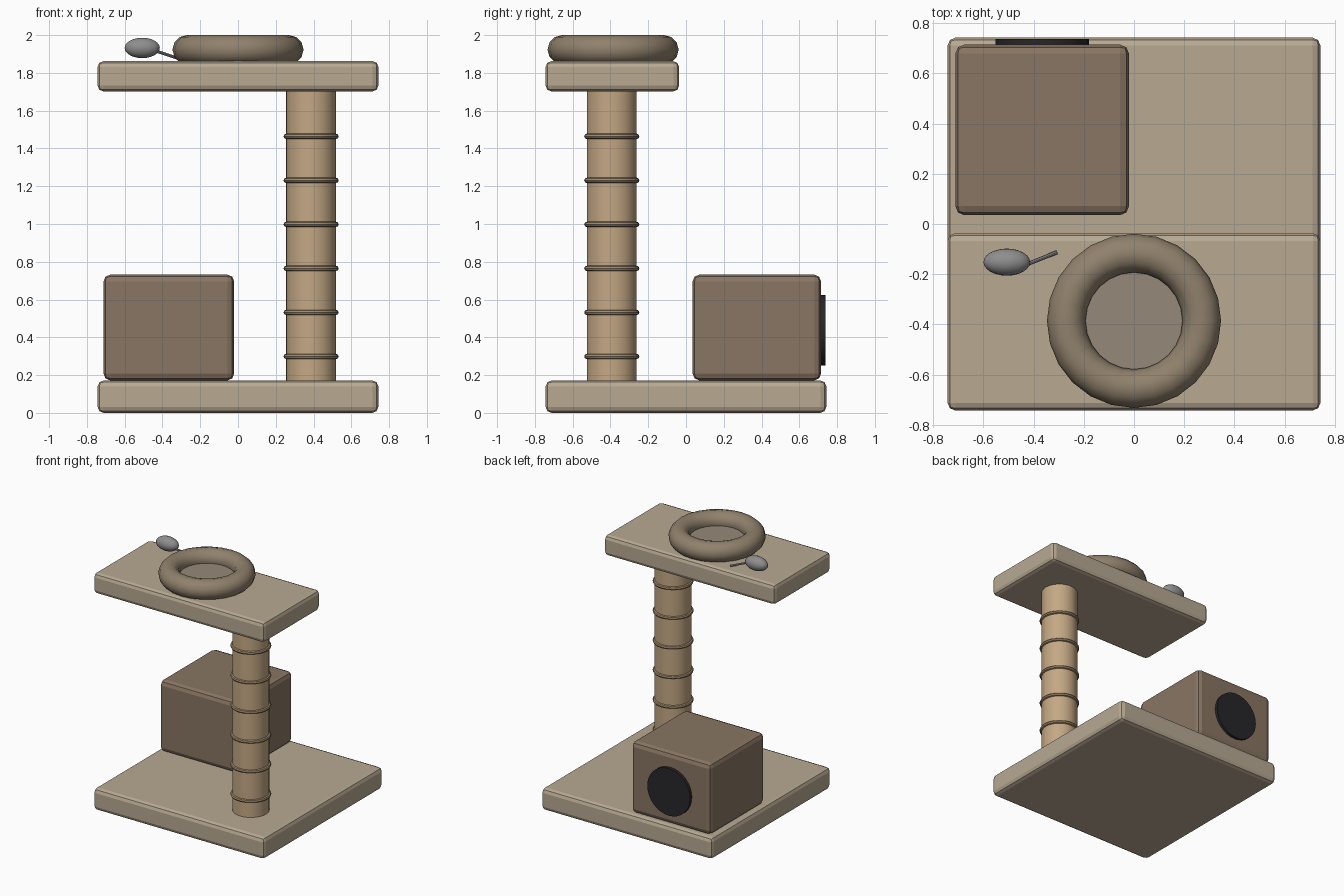
import bpy
from math import radians
from mathutils import Vector

if "Cube" in bpy.data.objects:
    bpy.data.objects.remove(bpy.data.objects["Cube"])


def material(name, rgb):
    m = bpy.data.materials.new(name)
    m.diffuse_color = (*rgb, 1)
    m.use_nodes = True
    m.node_tree.nodes["Principled BSDF"].inputs["Base Color"].default_value = m.diffuse_color
    return m


BEIGE = material("beige_carpet", (0.48, 0.40, 0.29))
BROWN = material("brown_plush", (0.25, 0.18, 0.125))
PLUSH = material("ring_plush", (0.28, 0.22, 0.15))
PAD = material("pad_fabric", (0.30, 0.25, 0.19))
SISAL = material("sisal", (0.55, 0.39, 0.23))
ROPE = material("rope", (0.36, 0.26, 0.15))
DARK = material("dark_opening", (0.02, 0.02, 0.023))
GREY = material("grey_felt", (0.27, 0.27, 0.27))


def finish(name, mat, smooth=True):
    ob = bpy.context.object
    ob.name = ob.data.name = name
    ob.data.materials.append(mat)
    if smooth:
        bpy.ops.object.shade_smooth_by_angle(angle=radians(40))
    return ob


def rounded_box(name, lo, hi, bevel, mat):
    lo, hi = Vector(lo), Vector(hi)
    bpy.ops.mesh.primitive_cube_add(size=1, location=(lo + hi) / 2)
    bpy.context.object.scale = hi - lo
    bpy.ops.object.transform_apply(location=False, rotation=False, scale=True)
    ob = finish(name, mat, smooth=False)
    mod = ob.modifiers.new("bevel", 'BEVEL')
    mod.width, mod.segments = bevel, 2


def rod(name, a, b, radius, mat, sides=32):
    a, b = Vector(a), Vector(b)
    bpy.ops.mesh.primitive_cylinder_add(
        vertices=sides, radius=radius, depth=(b - a).length, location=(a + b) / 2,
        rotation=(b - a).to_track_quat('Z', 'Y').to_euler())
    finish(name, mat)


def ring(name, loc, major, minor, mat, seg, minor_seg):
    bpy.ops.mesh.primitive_torus_add(
        location=loc, major_radius=major, minor_radius=minor,
        major_segments=seg, minor_segments=minor_seg)
    finish(name, mat)


# Base and upper platform
rounded_box("base", (-0.743, -0.743, 0), (0.743, 0.743, 0.172), 0.032, BEIGE)
rounded_box("top_platform", (-0.743, -0.743, 1.702), (0.743, -0.037, 1.862), 0.03, BEIGE)

# Scratching post with rope bands
PX, PY = 0.387, -0.393
rod("scratching_post", (PX, PY, 0.16), (PX, PY, 1.72), 0.132, SISAL)
for i in range(6):
    ring(f"rope_band_{i + 1}", (PX, PY, 0.299 + 0.233 * i), 0.132, 0.014, ROPE, 32, 8)

# Hideaway box with round opening on the back
rounded_box("hideaway_box", (-0.712, 0.035, 0.172), (-0.02, 0.715, 0.732), 0.036, BROWN)
rod("box_opening", (-0.366, 0.69, 0.437), (-0.366, 0.738, 0.437), 0.186, DARK)

# Ring bed with inner pad
ring("bed_ring", (0, -0.386, 1.923), 0.27, 0.077, PLUSH, 24, 12)
rod("bed_pad", (0, -0.386, 1.85), (0, -0.386, 1.91), 0.22, PAD)

# Toy mouse body and tail
bpy.ops.mesh.primitive_uv_sphere_add(segments=24, ring_count=12, radius=1,
                                     location=(-0.507, -0.152, 1.932))
bpy.context.object.scale = (0.093, 0.054, 0.054)
bpy.ops.object.transform_apply(location=False, rotation=False, scale=True)
finish("toy_mouse_body", GREY)
rod("toy_mouse_tail", (-0.43, -0.162, 1.914), (-0.308, -0.113, 1.874), 0.008, GREY, 8)
